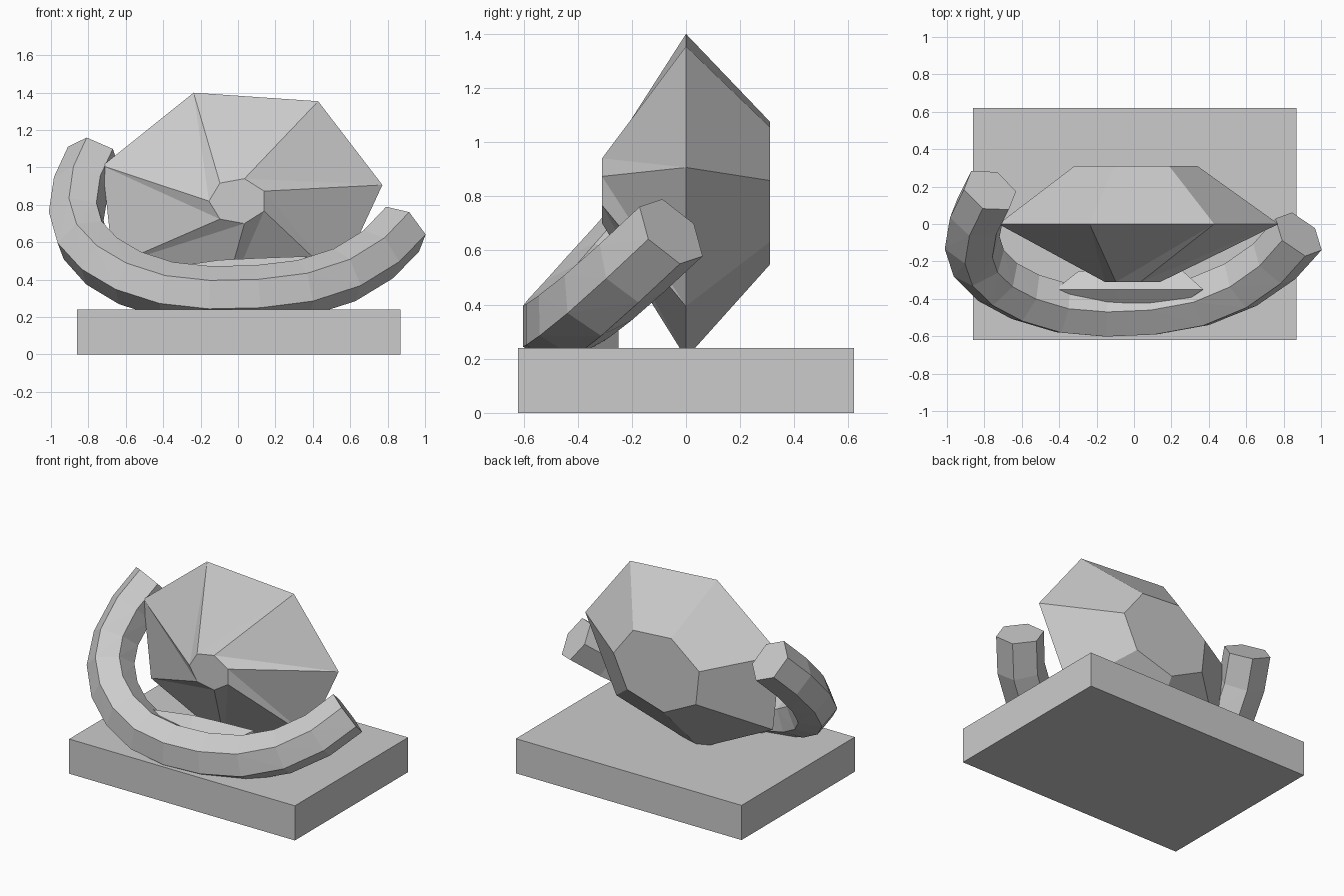
import bpy, bmesh
from math import cos, sin, radians, tau
from mathutils import Vector

cube = bpy.data.objects.get("Cube")
if cube:
    bpy.data.objects.remove(cube, do_unlink=True)

grey = bpy.data.materials.new("stone_grey")
grey.use_nodes = True
colour = (0.6, 0.6, 0.6, 1)
grey.diffuse_color = colour
grey.node_tree.nodes["Principled BSDF"].inputs["Base Color"].default_value = colour


def loft(name, rings):
    """Join equal-sized rings of points with a flat-faced skin and close both ends."""
    bm = bmesh.new()
    loops = [[bm.verts.new(p) for p in ring] for ring in rings]
    n = len(loops[0])
    for a, b in zip(loops, loops[1:]):
        for k in range(n):
            j = (k + 1) % n
            bm.faces.new((a[k], a[j], b[k]))
            bm.faces.new((a[j], b[j], b[k]))
    bm.faces.new(loops[0])
    bm.faces.new(loops[-1])
    bmesh.ops.recalc_face_normals(bm, faces=bm.faces)
    # Merge triangles that lie in one plane
    bmesh.ops.dissolve_limit(bm, angle_limit=radians(0.5), verts=bm.verts, edges=bm.edges)
    mesh = bpy.data.meshes.new(name)
    bm.to_mesh(mesh)
    bm.free()
    mesh.materials.append(grey)
    obj = bpy.data.objects.new(name, mesh)
    bpy.context.collection.objects.link(obj)
    return obj


def oval(y, rx, rz, turn_x, turn_z, z=0.82, x=0.0, sides=7):
    """Seven-sided upright oval; the two turns give it a slight skew."""
    return [(x + rx * cos(radians(turn_x) + tau * k / sides), y,
             z + rz * sin(radians(turn_z) + tau * k / sides)) for k in range(sides)]


# Base slab
bpy.ops.mesh.primitive_cube_add(size=1, location=(0.005, 0, 0.12))
slab = bpy.context.object
slab.name = "base_slab"
slab.scale = (1.73, 1.24, 0.24)
slab.data.materials.append(grey)

# Large faceted gem: wide back facet, widest girdle, small twisted front facet
girdle = oval(0, 0.775, 0.62, 5, 8)
loft("gem", [
    oval(-0.31, 0.155, 0.123, 25.7, 25.7),
    girdle,
    oval(0.31, 0.34, 0.273, 5, 8),
][::-1][::-1])

# Small pebble half buried in the band behind its lowest point
pebble = [(-0.42, 0.46), (-0.1, 0.505), (0.1, 0.515), (0.37, 0.525), (0.3, 0.2), (-0.35, 0.2)]


def pebble_ring(y, s):
    return [(x * s, y, 0.3 + (z - 0.3) * s) for x, z in pebble]


loft("pebble", [pebble_ring(-0.45, 0.6), pebble_ring(-0.35, 1), pebble_ring(-0.25, 0.7)])

# Six-sided band sweeping round the front of the gem, higher on one side
path = [Vector(p) for p in (
    (-0.77, 0.18, 1.05), (-0.84, 0.04, 0.90), (-0.865, -0.10, 0.74), (-0.83, -0.21, 0.61),
    (-0.73, -0.31, 0.50), (-0.58, -0.39, 0.41), (-0.38, -0.45, 0.345), (-0.15, -0.47, 0.32),
    (0.10, -0.46, 0.325), (0.35, -0.415, 0.355), (0.57, -0.325, 0.425), (0.75, -0.20, 0.535),
    (0.88, -0.055, 0.67))]
plane_normal = Vector((0, -1, 1)).normalized()
sections = []
for i, centre in enumerate(path):
    before, after = path[max(i - 1, 0)], path[min(i + 1, len(path) - 1)]
    along = (after - before).normalized()
    inward = plane_normal.cross(along).normalized()
    up = along.cross(inward)
    sections.append([centre + 0.152 * (up * cos(a) + inward * sin(a))
                     for a in (radians(45) + tau * k / 6 for k in range(6))])
loft("band", sections)
